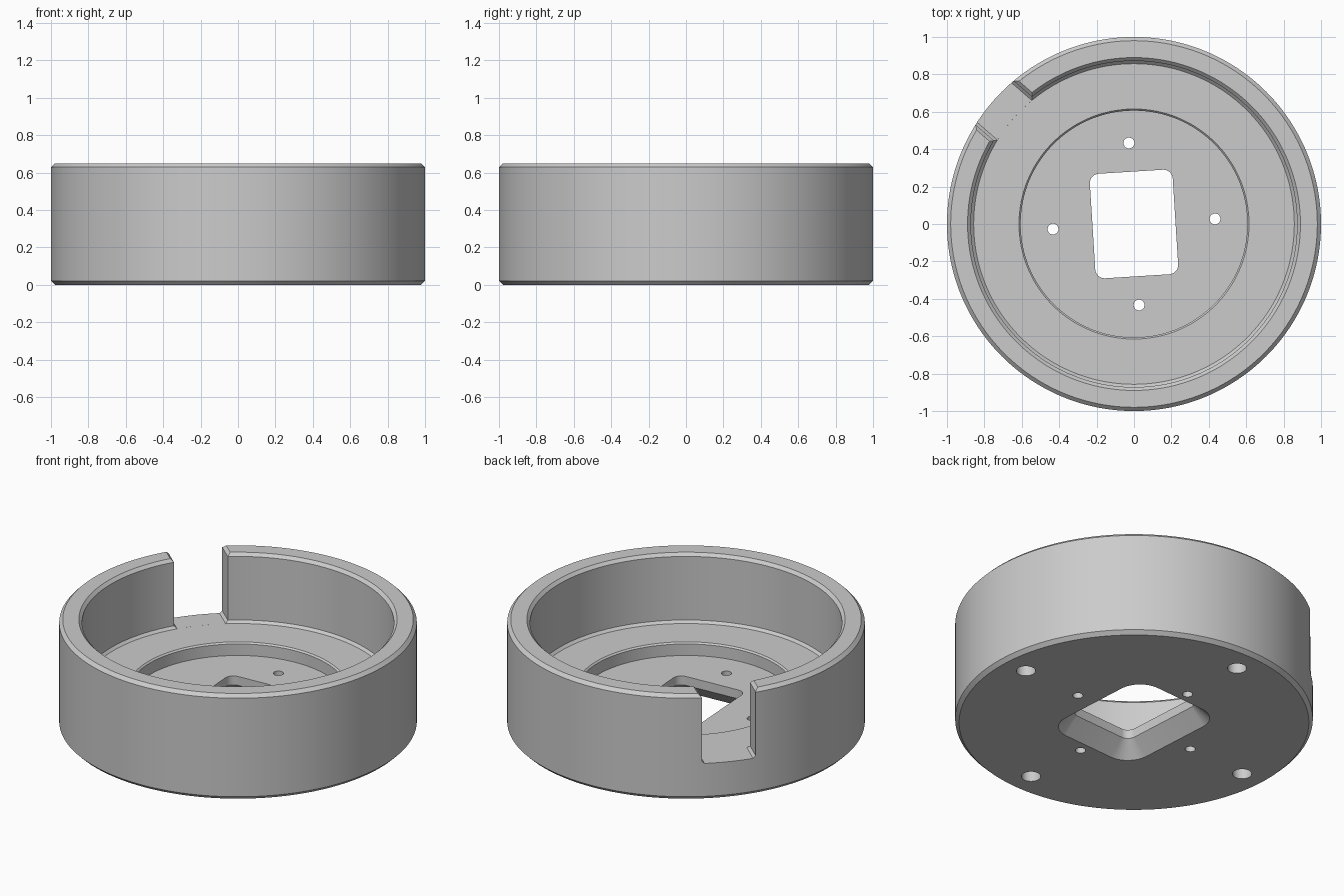
import bpy, bmesh, math
from mathutils import Matrix

if "Cube" in bpy.data.objects:
    bpy.data.objects.remove(bpy.data.objects["Cube"])

grey = bpy.data.materials.new("plain grey")
grey.diffuse_color = (0.6, 0.6, 0.6, 1)
grey.use_nodes = True
grey.node_tree.nodes["Principled BSDF"].inputs["Base Color"].default_value = grey.diffuse_color


def loft(name, loops):
    """Skin a stack of equal-length loops and cap both ends."""
    bm = bmesh.new()
    rings = [[bm.verts.new(p) for p in loop] for loop in loops]
    n = len(rings[0])
    for a, b in zip(rings, rings[1:]):
        for i in range(n):
            j = (i + 1) % n
            bm.faces.new((a[i], a[j], b[j], b[i]))
    bm.faces.new(rings[0][::-1])
    bm.faces.new(rings[-1])
    bmesh.ops.recalc_face_normals(bm, faces=bm.faces)
    me = bpy.data.meshes.new(name)
    bm.to_mesh(me)
    bm.free()
    ob = bpy.data.objects.new(name, me)
    bpy.context.collection.objects.link(ob)
    me.materials.append(grey)
    return ob


def circle(r, z, n, cx=0, cy=0):
    return [(cx + r * math.cos(2 * math.pi * i / n),
             cy + r * math.sin(2 * math.pi * i / n), z) for i in range(n)]


def rounded_rect(hw, hh, r, z, steps=8):
    pts = []
    for k, (sx, sy) in enumerate(((1, 1), (-1, 1), (-1, -1), (1, -1))):
        for i in range(steps + 1):
            a = math.pi / 2 * (k + i / steps)
            pts.append((sx * (hw - r) + r * math.cos(a),
                        sy * (hh - r) + r * math.sin(a), z))
    return pts


FLOOR, RECESS, TOP = 0.225, 0.145, 0.65

# Cup: chamfered outside, wall, floor and round recess in one revolved profile
profile = [(0.978, 0), (1, 0.022), (1, TOP - 0.02), (0.98, TOP),
           (0.89, TOP), (0.872, TOP - 0.018), (0.872, FLOOR + 0.015),
           (0.857, FLOOR), (0.615, FLOOR), (0.606, FLOOR - 0.009),
           (0.606, RECESS)]
cup = loft("round_cup", [circle(r, z, 192) for r, z in profile])

cutters = []

# Slot through the wall, chamfered at top and bottom
half = [(0.14, FLOOR + 0.0001), (0.155, FLOOR + 0.015),
        (0.155, TOP - 0.018), (0.173, TOP), (0.173, TOP + 0.1)]
section = [(w, z) for w, z in half] + [(-w, z) for w, z in reversed(half)]
slot = loft("slot_cutter", [[(x, w, z) for w, z in section] for x in (0.7, 1.2)])
slot.data.transform(Matrix.Rotation(math.radians(139), 4, 'Z'))
cutters.append(slot)

# Rectangular window, flared towards the underside
turn = Matrix.Rotation(math.radians(3.6), 4, 'Z')
hw, hh, r = 0.222, 0.28, 0.05
window = loft("window_cutter", [rounded_rect(hw + o, hh + o, r + o, z) for o, z in
              ((0.1, -0.01), (0.0, 0.09), (0.0, 0.2))])
window.data.transform(turn)
cutters.append(window)

# Four screw holes and four blind pockets on the same axes
for i in range(4):
    c, s = math.cos(i * math.pi / 2), math.sin(i * math.pi / 2)
    for name, dist, rad, top in (("screw_hole_cutter", 0.434, 0.029, 0.2),
                                 ("pocket_cutter", 0.835, 0.054, 0.12)):
        hole = loft(name, [circle(rad, z, 32, dist * c, dist * s) for z in (-0.05, top)])
        hole.data.transform(turn)
        cutters.append(hole)

# Cut everything out of the cup
bpy.context.view_layer.objects.active = cup
cup.select_set(True)
for cutter in cutters:
    cutter.hide_render = True
    mod = cup.modifiers.new("cut", 'BOOLEAN')
    mod.operation = 'DIFFERENCE'
    mod.solver = 'EXACT'
    mod.object = cutter
    bpy.ops.object.modifier_apply(modifier=mod.name)
    bpy.data.objects.remove(cutter)

bpy.ops.object.shade_smooth_by_angle(angle=math.radians(25))
